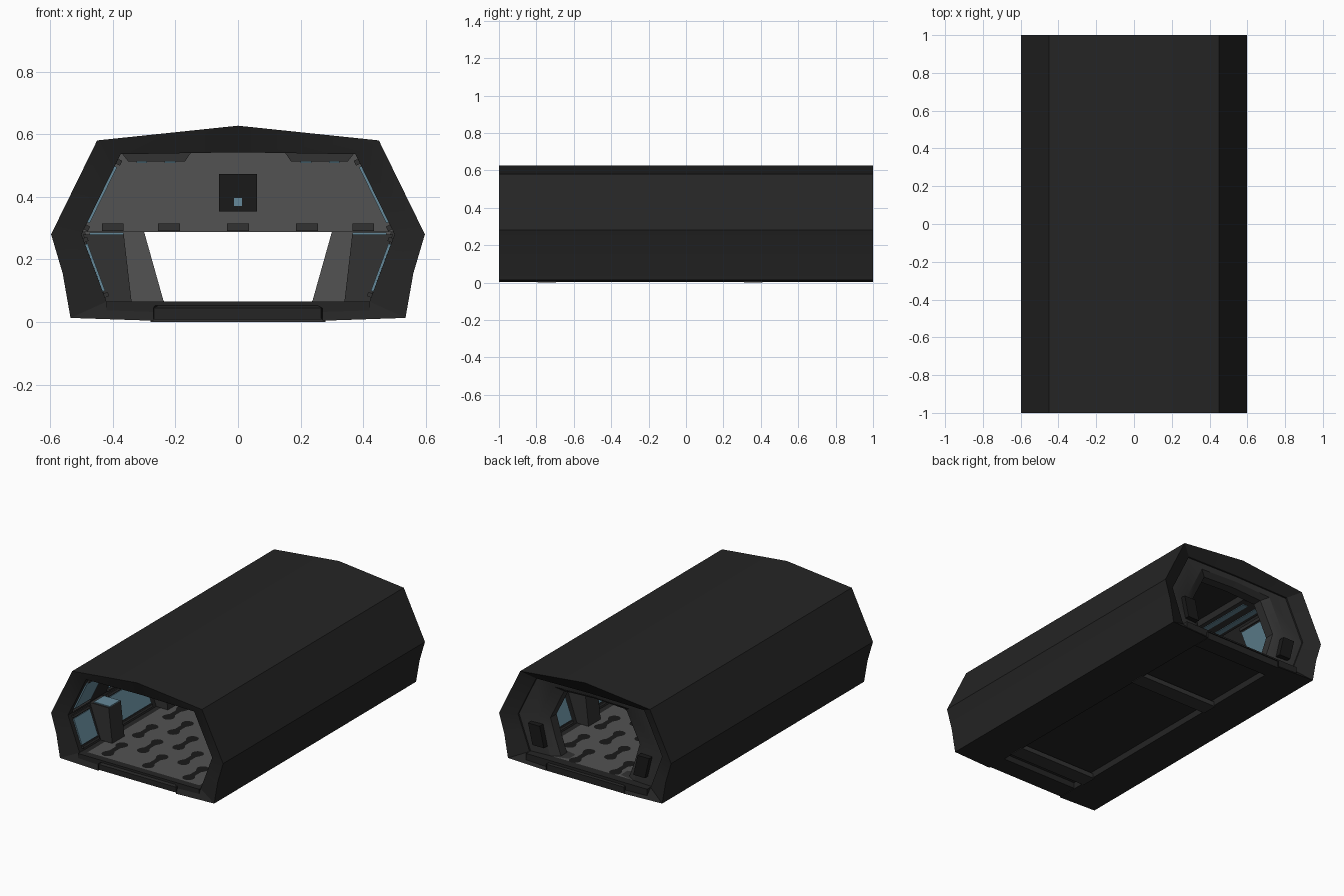
import bpy, bmesh, math

if "Cube" in bpy.data.objects:
    bpy.data.objects.remove(bpy.data.objects["Cube"])


def material(name, r, g, b):
    m = bpy.data.materials.new(name)
    m.diffuse_color = (r, g, b, 1)
    m.use_nodes = True
    m.node_tree.nodes["Principled BSDF"].inputs["Base Color"].default_value = m.diffuse_color
    return m


SHELL = material("charcoal shell", 0.018, 0.018, 0.018)
TRIM = material("dark grey trim", 0.032, 0.032, 0.032)
GREY = material("mid grey panel", 0.085, 0.085, 0.085)
BLUE = material("pale blue glass", 0.13, 0.25, 0.32)
BLACK = material("black plate", 0.010, 0.010, 0.010)


def finish(name, bm, mat, angle=25):
    bmesh.ops.recalc_face_normals(bm, faces=bm.faces)
    me = bpy.data.meshes.new(name)
    bm.to_mesh(me)
    bm.free()
    me.materials.append(mat)
    ob = bpy.data.objects.new(name, me)
    bpy.context.collection.objects.link(ob)
    bpy.ops.object.select_all(action='DESELECT')
    ob.select_set(True)
    bpy.context.view_layer.objects.active = ob
    bpy.ops.object.shade_smooth_by_angle(angle=math.radians(angle))
    return ob


def mirrored(half):
    """Close a right-hand half profile (first point on x = 0) into a loop."""
    return half + [(-x, z) for x, z in reversed(half) if x > 0]


def loft(name, loops, mat):
    """Skin (y, profile) loops in a ring, the last joining the first."""
    bm = bmesh.new()
    rows = [[bm.verts.new((x, y, z)) for x, z in prof] for y, prof in loops]
    for a, b in zip(rows, rows[1:] + rows[:1]):
        for i in range(len(a)):
            j = (i + 1) % len(a)
            bm.faces.new((a[i], a[j], b[j], b[i]))
    return finish(name, bm, mat)


def prism(name, prof, y0, y1, mat):
    bm = bmesh.new()
    a = [bm.verts.new((x, y0, z)) for x, z in prof]
    b = [bm.verts.new((x, y1, z)) for x, z in prof]
    bm.faces.new(a)
    bm.faces.new(b)
    for i in range(len(a)):
        j = (i + 1) % len(a)
        bm.faces.new((a[i], a[j], b[j], b[i]))
    return finish(name, bm, mat)


def box(name, x0, x1, y0, y1, z0, z1, mat):
    return prism(name, [(x0, z0), (x1, z0), (x1, z1), (x0, z1)], y0, y1, mat)


def both_sides(name, prof, y0, y1, mat):
    for s, side in ((1, "right"), (-1, "left")):
        prism(f"{name}_{side}", [(s * x, z) for x, z in prof], y0, y1, mat)


def along(p, q, t, off):
    """Point at fraction t from p to q, shifted off towards the interior."""
    dx, dz = q[0] - p[0], q[1] - p[1]
    n = math.hypot(dx, dz)
    s = -1 if dz > 0 else 1
    return (p[0] + dx * t + s * dz / n * off, p[1] + dz * t - s * dx / n * off)


# Hull tube: outer skin, slanted end rims, inner walls
outer = mirrored([(0, .627), (.45, .58), (.597, .28), (.56, .155),
                  (.535, .013), (.27, .004), (.27, .045)])
inner = mirrored([(0, .542), (.375, .536), (.5, .28), (.46, .172),
                  (.42, .065), (.26, .06), (.24, .06)])
hull = loft("hull", [(-1, outer), (1, outer), (.95, inner), (-.97, inner)], SHELL)

# Underside: end plates and cross bars
box("front_under_plate", -.27, .27, -.995, -.87, .008, .045, SHELL)
box("back_under_plate", -.27, .27, .88, .995, .002, .045, SHELL)
for i, y in enumerate((-.745, .36)):
    box(f"under_bar_{i}", -.28, .28, y - .05, y + .05, 0, .03, TRIM)

# Floor deck with dumbbell-shaped grip plates
box("floor_deck", -.40, .40, -.97, .94, .056, .064, GREY)


def dumbbell(bm, cx, cy):
    r, h, w = .036, .07, .017
    pts = []
    a0 = math.asin(w / r)
    for end in (1, -1):
        for k in range(11):
            a = -math.pi / 2 + a0 + k * (2 * math.pi - 2 * a0) / 10
            pts.append((cx + end * r * math.cos(a), cy + end * (h + r * math.sin(a))))
    # fan from the centre keeps the waisted outline intact
    c = bm.verts.new((cx, cy, .0665))
    vs = [bm.verts.new((x, y, .0665)) for x, y in pts]
    for i in range(len(vs)):
        bm.faces.new((c, vs[i], vs[(i + 1) % len(vs)]))


bm = bmesh.new()
for col in range(-2, 3):
    for row in range(6):
        dumbbell(bm, col * .14, -.82 + row * .3 + (.15 if col % 2 else 0))
for f in bm.faces:
    f.normal_update()
    if f.normal.z < 0:
        f.normal_flip()
me = bpy.data.meshes.new("floor_grips")
bm.to_mesh(me)
bm.free()
me.materials.append(BLACK)
bpy.context.collection.objects.link(bpy.data.objects.new("floor_grips", me))

# Lower wall columns and slimmer inner posts
for i, y in enumerate((-.70, -.15, .42)):
    both_sides(f"column_{i}", [(.495, .28), (.365, .28), (.34, .064), (.42, .064)],
               y - .06, y + .06, TRIM)
    both_sides(f"column_cap_{i}", [(.475, .28), (.365, .28), (.365, .286), (.475, .286)],
               y - .05, y + .05, BLUE)

# Blue wall panels with trim borders between the columns
waist, eave, foot = (.5, .28), (.375, .536), (.42, .065)
for i, (y0, y1) in enumerate(((-.94, -.78), (-.60, -.25), (-.05, .32), (.52, .78))):
    for part, p, q in (("upper", waist, eave), ("lower", waist, foot)):
        both_sides(f"{part}_panel_{i}",
                   [along(p, q, .15, 0), along(p, q, .85, 0),
                    along(p, q, .85, .008), along(p, q, .15, .008)], y0, y1, BLUE)
        for k, t in enumerate((.06, .88)):
            both_sides(f"{part}_trim_{i}_{k}",
                       [along(p, q, t, 0), along(p, q, t + .06, 0),
                        along(p, q, t + .06, .014), along(p, q, t, .014)],
                       y0, y1, TRIM)

# Ceiling housings with blue light strips
both_sides("ceiling_housing", [(.15, .541), (.17, .512), (.35, .512), (.37, .537)],
           -.9, .8, TRIM)
for k, x in enumerate((.20, .29)):
    both_sides(f"ceiling_light_{k}", [(x, .513), (x + .035, .513), (x + .035, .508), (x, .508)],
               -.85, .76, BLUE)

# Middle bulkhead: overhead wall and slanted door jambs
prism("bulkhead_top", [(-.497, .288), (.497, .288), (.375, .537), (0, .543), (-.375, .537)],
      -.06, .06, GREY)
both_sides("door_jamb", [(.49, .288), (.30, .288), (.237, .064), (.42, .064)],
           -.05, .05, GREY)
for k, x in enumerate((-.40, -.22, 0, .22, .40)):
    box(f"door_head_trim_{k}", x - .035, x + .035, -.068, .068, .290, .315, TRIM)

# Plain sign plate over the door
box("door_sign", -.06, .06, -.085, -.06, .353, .472, BLACK)
box("sign_lamp", -.012, .012, -.089, -.085, .37, .396, BLUE)

# Back portal ring with stubby clamps
hole = mirrored([(0, .49), (.215, .48), (.31, .288), (.275, .172), (.237, .066),
                 (.1, .061), (.05, .061)])
hole_wide = mirrored([(0, .515), (.26, .505), (.37, .284), (.33, .172), (.29, .064),
                      (.1, .06), (.05, .06)])
loft("back_portal", [(.94, inner), (.93, hole_wide), (.90, hole), (.84, hole),
                     (.81, hole_wide), (.80, inner)], TRIM)
both_sides("portal_clamp", [(.42, .25), (.34, .25), (.31, .12), (.39, .12)],
           .93, .965, BLACK)

# Door sills at both mouths
box("front_sill", -.42, .42, -.985, -.94, .02, .066, SHELL)
box("back_sill", -.42, .42, .93, .985, .02, .066, SHELL)
